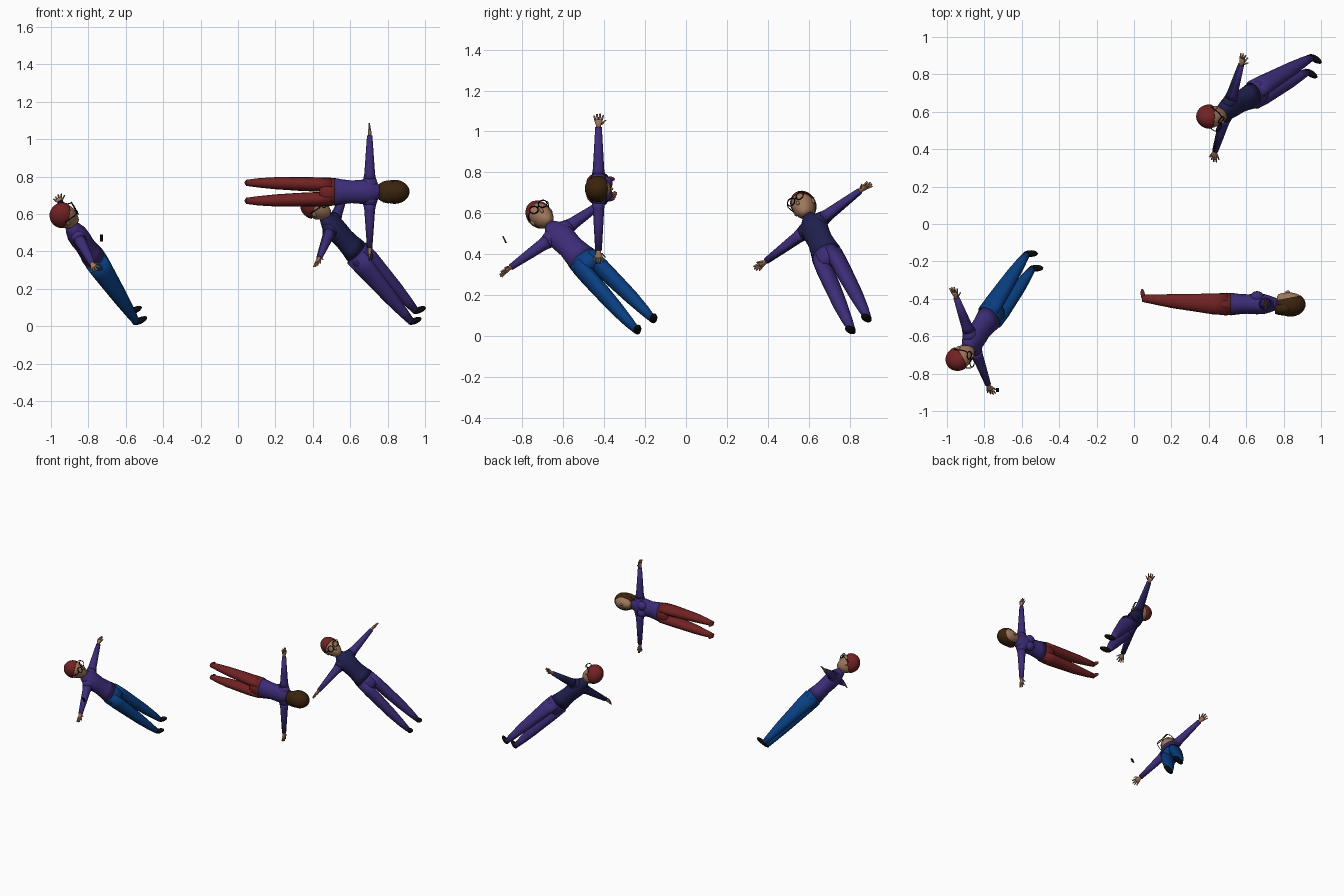
import bpy, bmesh, math
from mathutils import Matrix, Vector

if "Cube" in bpy.data.objects:
    bpy.data.objects.remove(bpy.data.objects["Cube"])


def material(name, rgb):
    m = bpy.data.materials.new(name)
    m.diffuse_color = (*rgb, 1)
    m.use_nodes = True
    m.node_tree.nodes["Principled BSDF"].inputs["Base Color"].default_value = m.diffuse_color
    return m


PURPLE = material("purple", (0.046, 0.025, 0.185))
NAVY = material("navy", (0.014, 0.014, 0.076))
BLUE = material("blue", (0.003, 0.05, 0.225))
RED = material("red", (0.165, 0.016, 0.017))
SKIN = material("skin", (0.35, 0.185, 0.108))
BROWN = material("brown", (0.045, 0.017, 0.004))
BLACK = material("black", (0.003, 0.003, 0.003))


def finish(name, bm, mat, frame):
    bmesh.ops.recalc_face_normals(bm, faces=bm.faces[:])
    me = bpy.data.meshes.new(name)
    bm.to_mesh(me)
    bm.free()
    for p in me.polygons:
        p.use_smooth = True
    me.materials.append(mat)
    ob = bpy.data.objects.new(name, me)
    ob.matrix_world = frame
    bpy.context.collection.objects.link(ob)
    return ob


def loft(name, rings, mat, frame, along="z", n=16):
    """Closed tube through rings of (centre, radius_1, radius_2)."""
    bm = bmesh.new()
    loops = []
    for c, r1, r2 in rings:
        loop = []
        for i in range(n):
            t = math.tau * i / n
            p, q = r1 * math.cos(t), r2 * math.sin(t)
            off = Vector((p, q, 0)) if along == "z" else Vector((0, p, q))
            loop.append(bm.verts.new(Vector(c) + off))
        loops.append(loop)
    for a, b in zip(loops, loops[1:]):
        for i in range(n):
            j = (i + 1) % n
            bm.faces.new((a[i], a[j], b[j], b[i]))
    bm.faces.new(loops[0])
    bm.faces.new(loops[-1])
    return finish(name, bm, mat, frame)


def ball(name, centre, radii, mat, frame, rot=None, cut=None, seg=20):
    """Ellipsoid, optionally cut by a plane (point, normal), keeping the normal side."""
    bm = bmesh.new()
    bmesh.ops.create_uvsphere(bm, u_segments=seg, v_segments=seg // 2 + 2, radius=1)
    m = Matrix.Translation(centre) @ (rot or Matrix()) @ Matrix.Diagonal((*radii, 1))
    bmesh.ops.transform(bm, matrix=m, verts=bm.verts[:])
    if cut:
        res = bmesh.ops.bisect_plane(bm, geom=bm.verts[:] + bm.edges[:] + bm.faces[:],
                                     plane_co=cut[0], plane_no=cut[1], clear_inner=True)
        edges = [e for e in res["geom_cut"] if isinstance(e, bmesh.types.BMEdge)]
        bmesh.ops.holes_fill(bm, edges=edges)
    return finish(name, bm, mat, frame)


def wire(name, points, radius, closed, mat, frame):
    cu = bpy.data.curves.new(name, "CURVE")
    cu.dimensions = "3D"
    cu.bevel_depth = radius
    cu.bevel_resolution = 1
    sp = cu.splines.new("POLY")
    sp.points.add(len(points) - 1)
    for p, co in zip(sp.points, points):
        p.co = (*co, 1)
    sp.use_cyclic_u = closed
    cu.materials.append(mat)
    ob = bpy.data.objects.new(name, cu)
    ob.matrix_world = frame
    bpy.context.collection.objects.link(ob)


def arm(s, frame, shirt, sleeve, reach):
    w = reach - 0.07
    # shoulder and sleeve
    loft("shoulder", [((s * x, 0, 0.70 + dz), ry, rz) for x, dz, ry, rz in (
        (0.015, 0, 0.042, 0.052), (0.05, 0, 0.038, 0.044), (0.075, 0, 0.033, 0.035))],
        shirt, frame, "x")
    ob = loft("sleeve", [((s * x, 0, 0.70), ry, rz) for x, ry, rz in (
        (0.07, 0.034, 0.036), (0.10, 0.029, 0.03), (0.17, 0.025, 0.025),
        (w, 0.017, 0.015))], sleeve, frame, "x")
    # two-tone sleeve: front faces keep the sleeve colour, the rest match the shirt
    ob.data.materials.append(shirt)
    for p in ob.data.polygons:
        p.material_index = 0 if p.normal.y < -0.5 else 1
    # palm
    loft("palm", [((s * x, 0, 0.70), ry, rz) for x, ry, rz in (
        (w - 0.01, 0.011, 0.011), (w + 0.01, 0.013, 0.01), (w + 0.03, 0.021, 0.009),
        (w + 0.04, 0.018, 0.007))], SKIN, frame, "x", 10)
    # fingers and thumb
    for y0, y1, x0, x1 in ((-0.015, -0.025, 0.034, 0.062), (-0.005, -0.008, 0.036, 0.07),
                           (0.005, 0.008, 0.036, 0.068), (0.015, 0.023, 0.034, 0.06),
                           (-0.014, -0.036, 0.012, 0.036)):
        loft("finger", [((s * (w + x0), y0, 0.70), 0.006, 0.006),
                        ((s * (w + x1), y1, 0.697), 0.004, 0.004)], SKIN, frame, "x", 8)


def leg(s, frame, trousers, shoe, lean):
    loft("trouser_leg", [((s * x, lean * k, z), rx, ry) for x, k, z, rx, ry in (
        (0.05, 1, 0.012, 0.017, 0.02), (0.05, 0.8, 0.08, 0.026, 0.028),
        (0.048, 0.5, 0.18, 0.034, 0.039), (0.044, 0.25, 0.30, 0.038, 0.049),
        (0.041, 0, 0.41, 0.04, 0.058), (0.038, 0, 0.49, 0.039, 0.061))], trousers, frame)
    # shoe
    slim = 0.75 if shoe is RED else 1.0
    ball("shoe", (s * 0.05, lean - 0.02, 0.004 + 0.012 * (slim < 1)),
         (0.019 * slim, 0.043 * slim, 0.016 * slim),
         shoe, frame, Matrix.Rotation(math.radians(8), 4, "X"), seg=14)


def glasses(frame):
    y, z = -0.071, 0.848
    for s in (-1, 1):
        rim = [(s * 0.027 + 0.021 * math.cos(math.tau * i / 16), y,
                z + 0.021 * math.sin(math.tau * i / 16)) for i in range(16)]
        wire("glasses_rim", rim, 0.0028, True, BLACK, frame)
        wire("glasses_temple", [(s * 0.048, y, z + 0.003), (s * 0.06, -0.05, z + 0.004),
                                (s * 0.062, 0.01, z + 0.003)], 0.0025, False, BLACK, frame)
    wire("glasses_bridge", [(-0.006, y, z), (0.006, y, z)], 0.0028, False, BLACK, frame)


def person(origin, side, up, scale, shirt, sleeve, trousers, shoe, hair, reach, woman=False):
    u = Vector(up).normalized()
    a = Vector(side)
    a = (a - u * a.dot(u)).normalized()
    back = u.cross(a)
    frame = Matrix.Translation(origin) @ Matrix((a, back, u)).transposed().to_4x4() \
        @ Matrix.Scale(scale, 4)
    # hips and torso
    loft("hips", [((0, 0, z), rx, ry) for z, rx, ry in (
        (0.42, 0.066, 0.05), (0.445, 0.079, 0.061), (0.48, 0.079, 0.063),
        (0.515, 0.074, 0.06))], trousers, frame, n=24)
    loft("shirt", [((0, 0, z), rx, ry) for z, rx, ry in (
        (0.505, 0.077, 0.063), (0.55, 0.069, 0.057), (0.60, 0.063, 0.054),
        (0.65, 0.067, 0.057), (0.69, 0.07, 0.056), (0.725, 0.06, 0.046),
        (0.752, 0.04, 0.036), (0.768, 0.028, 0.029))], shirt, frame, n=24)
    if woman:
        for s in (-1, 1):
            ball("bust", (s * 0.028, -0.04, 0.652), (0.036, 0.032, 0.038), shirt, frame)
    for s in (-1, 1):
        arm(s, frame, shirt, sleeve, reach)
        leg(s, frame, trousers, shoe, -0.032 if woman else 0.01)
    # neck and head
    loft("neck", [((0, 0, 0.75), 0.026, 0.027), ((0, 0, 0.81), 0.026, 0.028)], SKIN, frame)
    loft("head", [((0, y, z), rx, ry) for y, z, rx, ry in (
        (-0.022, 0.762, 0.014, 0.02), (-0.015, 0.772, 0.03, 0.04), (-0.008, 0.795, 0.046, 0.054),
        (-0.003, 0.83, 0.055, 0.062), (0, 0.86, 0.056, 0.062), (0, 0.885, 0.047, 0.052),
        (0, 0.905, 0.025, 0.028))], SKIN, frame, n=24)
    ball("nose", (0, -0.066, 0.822), (0.008, 0.01, 0.013), SKIN, frame, seg=10)
    for s in (-1, 1):
        ball("ear", (s * 0.055, 0, 0.832), (0.007, 0.012, 0.017), SKIN, frame, seg=10)
    # hair
    if woman:
        ball("hair", (0, 0.002, 0.838), (0.067, 0.068, 0.084), hair, frame,
             cut=((0, -0.036, 0.838), (0, 1, 0.2)), seg=28)
        loft("hair_back", [((0, y, z), rx, ry) for y, z, rx, ry in (
            (0.03, 0.752, 0.044, 0.024), (0.026, 0.775, 0.058, 0.036),
            (0.02, 0.80, 0.064, 0.043), (0.02, 0.84, 0.062, 0.043))], hair, frame, n=20)
    else:
        ball("hair", (0, 0.004, 0.852), (0.061, 0.07, 0.073), hair, frame,
             cut=((0, 0, 0.843), (0, 0.75, 1)), seg=28)
        glasses(frame)


# figure in blue trousers
person((-0.545, -0.194, 0.05), (-0.21, 0.54, 0.40), (-0.457, -0.617, 0.64), 1.0,
       PURPLE, PURPLE, BLUE, BLACK, RED, 0.365)
# figure in navy top
person((0.952, 0.85, 0.051), (0.16, 0.55, 0.42), (-0.64, -0.326, 0.694), 1.0,
       NAVY, PURPLE, PURPLE, BLACK, RED, 0.365)
# figure lying level
person((0.032, -0.428, 0.719), (0, 0, 1), (1, 0, 0), 0.96,
       PURPLE, PURPLE, RED, RED, BROWN, 0.384, woman=True)

# small floating handset
bm = bmesh.new()
bmesh.ops.create_cube(bm, size=1, matrix=Matrix.Diagonal((0.018, 0.007, 0.038, 1)))
handset = finish("handset", bm, BLACK, Matrix.Translation((-0.73, -0.888, 0.471))
                 @ Matrix.Rotation(math.radians(25), 4, "X"))
for poly in handset.data.polygons:
    poly.use_smooth = False
